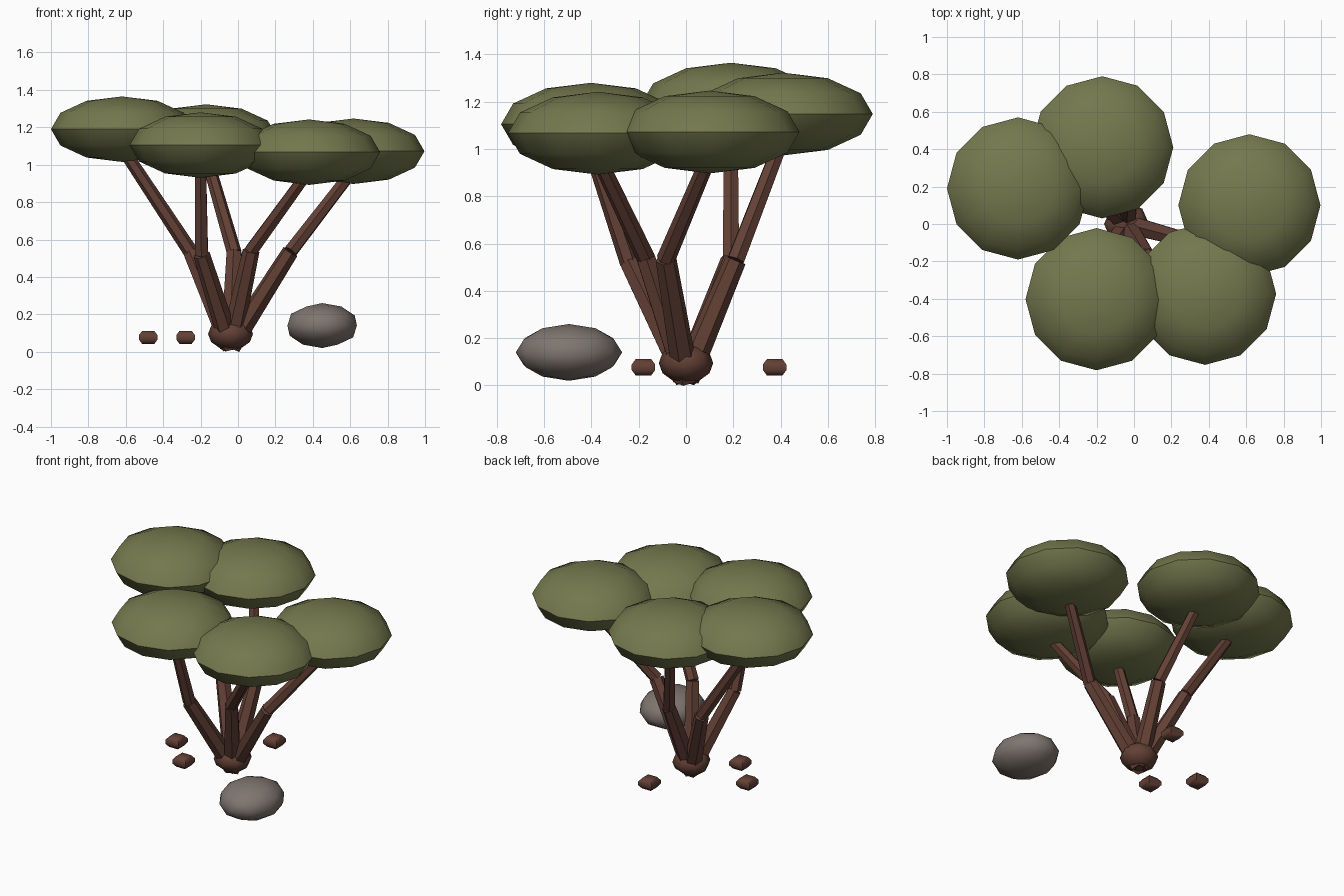
import bpy, bmesh, math
from mathutils import Vector, Matrix

cube = bpy.data.objects.get("Cube")
if cube:
    bpy.data.objects.remove(cube, do_unlink=True)


def make_material(name, rgb):
    mat = bpy.data.materials.new(name)
    mat.use_nodes = True
    colour = (*rgb, 1)
    mat.diffuse_color = colour
    bsdf = mat.node_tree.nodes["Principled BSDF"]
    bsdf.inputs["Base Color"].default_value = colour
    bsdf.inputs["Roughness"].default_value = 0.9
    return mat


LEAF = make_material("olive leaf", (0.175, 0.19, 0.075))
BARK = make_material("brown bark", (0.125, 0.052, 0.036))
STONE = make_material("warm grey stone", (0.215, 0.18, 0.16))


def finish(name, bm, mat, smooth_angle=None):
    """Turn a bmesh into a named object, optionally smooth below an angle."""
    bmesh.ops.recalc_face_normals(bm, faces=bm.faces)
    mesh = bpy.data.meshes.new(name)
    bm.to_mesh(mesh)
    bm.free()
    mesh.materials.append(mat)
    obj = bpy.data.objects.new(name, mesh)
    bpy.context.collection.objects.link(obj)
    if smooth_angle:
        bpy.ops.object.select_all(action='DESELECT')
        obj.select_set(True)
        bpy.context.view_layer.objects.active = obj
        bpy.ops.object.shade_smooth_by_angle(angle=math.radians(smooth_angle))
    return obj


def ellipsoid(name, centre, radii, mat, segments, rings, angle):
    bm = bmesh.new()
    bmesh.ops.create_uvsphere(
        bm, u_segments=segments, v_segments=rings, radius=1,
        matrix=Matrix.Translation(centre) @ Matrix.Diagonal((*radii, 1)))
    return finish(name, bm, mat, angle)


def limb(name, start, end, r1, r2):
    """Six-sided tapered post between two points."""
    start, end = Vector(start), Vector(end)
    axis = end - start
    turn = axis.to_track_quat('Z', 'Y').to_matrix().to_4x4()
    bm = bmesh.new()
    bmesh.ops.create_cone(
        bm, cap_ends=True, segments=6, radius1=r1, radius2=r2,
        depth=axis.length, matrix=Matrix.Translation((start + end) / 2) @ turn)
    return finish(name, bm, BARK)


# Each branch: bend point, then centre of the leaf pad it carries
branches = {
    "right": ((-0.25, 0.19, 0.53), (-0.62, 0.19, 1.19)),
    "back": ((-0.02, 0.21, 0.53), (-0.17, 0.41, 1.148)),
    "front": ((-0.195, -0.24, 0.52), (-0.20, -0.402, 1.105)),
    "front_left": ((0.07, -0.17, 0.54), (0.38, -0.373, 1.067)),
    "left": ((0.28, -0.085, 0.535), (0.617, 0.10, 1.072)),
}
root = Vector((-0.04, 0, 0.03))
for side, (bend, pad) in branches.items():
    limb("lower_branch_" + side, root, bend, 0.057, 0.045)
    limb("upper_branch_" + side, bend, Vector(pad) - Vector((0, 0, 0.1)),
         0.04, 0.033)
    ellipsoid("leaf_pad_" + side, pad, (0.38, 0.38, 0.175), LEAF, 12, 6, 42)

# Swollen trunk base
ellipsoid("trunk_base", (-0.04, 0, 0.095), (0.12, 0.115, 0.085), BARK, 8, 6, 60)

# Boulder beside the tree
bm = bmesh.new()
bmesh.ops.create_icosphere(
    bm, subdivisions=2, radius=1,
    matrix=Matrix.Translation((0.45, -0.495, 0.14))
    @ Matrix.Diagonal((0.195, 0.225, 0.12, 1)))
finish("boulder", bm, STONE, 60)

# Square, pillow-shaped chips lying around the trunk
chip_profile = [(0.046, -0.035), (0.07, -0.012), (0.07, 0.012), (0.046, 0.035)]
for i, (x, y) in enumerate([(-0.28, -0.18), (-0.48, 0.03), (0.01, 0.375)]):
    bm = bmesh.new()
    loops = []
    for radius, z in chip_profile:
        corners = [math.pi / 4 + k * math.pi / 2 for k in range(4)]
        loops.append([bm.verts.new((x + radius * math.cos(a),
                                    y + radius * math.sin(a), 0.077 + z))
                      for a in corners])
    for low, high in zip(loops, loops[1:]):
        for k in range(4):
            n = (k + 1) % 4
            bm.faces.new((low[k], low[n], high[n], high[k]))
    bm.faces.new(loops[0])
    bm.faces.new(loops[-1])
    finish(f"bark_chip_{i + 1}", bm, BARK, 60)
